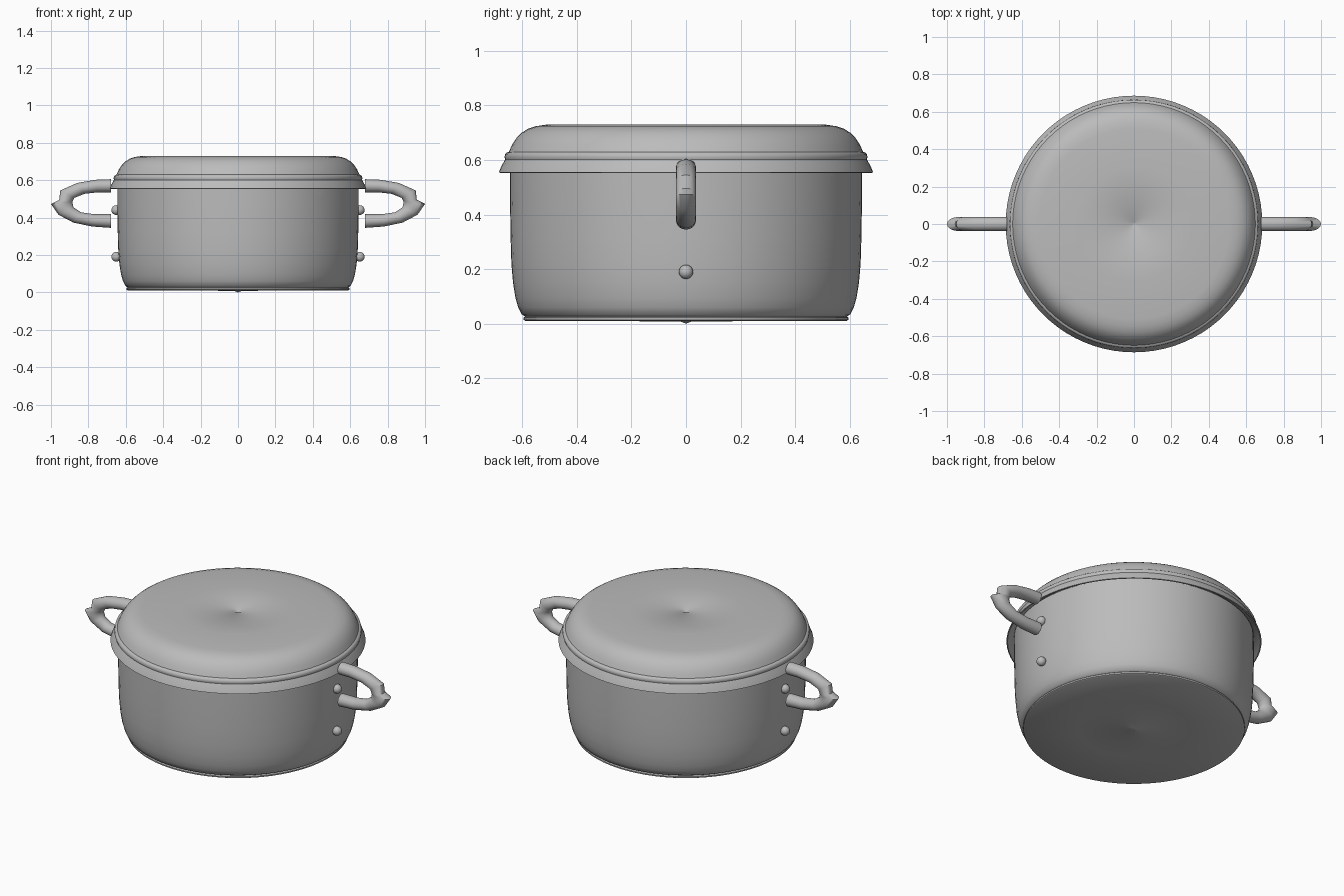
import bpy, bmesh
from math import sin, cos, pi, radians

cube = bpy.data.objects.get("Cube")
if cube:
    bpy.data.objects.remove(cube, do_unlink=True)

metal = bpy.data.materials.new("grey metal")
metal.use_nodes = True
colour = (0.5, 0.5, 0.5, 1)
metal.diffuse_color = colour
metal.node_tree.nodes["Principled BSDF"].inputs["Base Color"].default_value = colour


def finish(name, bm, angle=40):
    """Turn a bmesh into a smooth shaded metal object."""
    bmesh.ops.remove_doubles(bm, verts=bm.verts, dist=0.0001)
    bmesh.ops.recalc_face_normals(bm, faces=bm.faces)
    mesh = bpy.data.meshes.new(name)
    bm.to_mesh(mesh)
    bm.free()
    obj = bpy.data.objects.new(name, mesh)
    bpy.context.collection.objects.link(obj)
    mesh.materials.append(metal)
    bpy.ops.object.select_all(action="DESELECT")
    obj.select_set(True)
    bpy.context.view_layer.objects.active = obj
    bpy.ops.object.shade_smooth_by_angle(angle=radians(angle))
    return obj


def loft(name, rings, cap=False, angle=40):
    """Skin a list of closed rings of points."""
    bm = bmesh.new()
    loops = [[bm.verts.new(p) for p in ring] for ring in rings]
    for a, b in zip(loops, loops[1:]):
        for i in range(len(a)):
            bm.faces.new((a[i - 1], a[i], b[i], b[i - 1]))
    if cap:
        bm.faces.new(loops[0])
        bm.faces.new(loops[-1])
    return finish(name, bm, angle)


def lathe(name, profile, steps=80):
    """Spin a radius and height profile about z."""
    turns = [2 * pi * i / steps for i in range(steps)]
    return loft(name, [[(r * cos(t), r * sin(t), z) for t in turns] for r, z in profile])


# Pot: small centre dimple below, base rim, rounded wall, closed under the lid
lathe("pot_body", [
    (0, 0), (0.02, 0.008), (0.3, 0.01), (0.588, 0.01), (0.595, 0.014),
    (0.596, 0.022), (0.59, 0.027), (0.602, 0.034), (0.615, 0.06),
    (0.625, 0.095), (0.634, 0.15), (0.64, 0.22), (0.643, 0.32),
    (0.645, 0.45), (0.645, 0.575), (0.62, 0.575), (0.61, 0.2),
    (0.57, 0.05), (0, 0.04)])

# Lid: flared skirt, bead, domed shoulder and nearly flat top
lathe("lid", [
    (0.63, 0.59), (0.66, 0.575), (0.68, 0.553), (0.686, 0.555),
    (0.677, 0.577), (0.663, 0.602), (0.665, 0.61), (0.663, 0.622),
    (0.656, 0.628), (0.649, 0.63), (0.638, 0.655), (0.622, 0.68),
    (0.602, 0.7), (0.58, 0.714), (0.55, 0.724), (0.51, 0.73),
    (0.3, 0.73), (0.022, 0.729), (0.012, 0.722), (0, 0.722)])

# Handles: upper and lower arms meeting in a pinched tip.
# Each ring spans an outer and an inner point in the xz plane.
sections = [
    ((0.68, 0.605), (0.68, 0.535)), ((0.76, 0.602), (0.75, 0.535)),
    ((0.86, 0.585), (0.82, 0.527)), ((0.95, 0.545), (0.875, 0.505)),
    ((0.956, 0.495), (0.885, 0.485)), ((1.0, 0.473), (0.885, 0.48)),
    ((0.96, 0.415), (0.88, 0.455)), ((0.88, 0.373), (0.84, 0.428)),
    ((0.78, 0.352), (0.77, 0.418)), ((0.68, 0.345), (0.68, 0.418))]


def handle_ring(outer, inner, side, steps=20):
    (x1, z1), (x2, z2) = outer, inner
    ring = []
    for i in range(steps):
        t = 2 * pi * i / steps
        k = (1 + cos(t)) / 2
        ring.append((side * (x2 + (x1 - x2) * k), 0.037 * sin(t), z2 + (z1 - z2) * k))
    return ring


for side, label in ((1, "left"), (-1, "right")):
    loft(label + "_handle", [handle_ring(o, i, side) for o, i in sections], cap=True, angle=50)
    # Rivets on the wall below each handle
    for z, level in ((0.44, "upper"), (0.19, "lower")):
        bm = bmesh.new()
        bmesh.ops.create_uvsphere(bm, u_segments=20, v_segments=12, radius=0.026)
        bmesh.ops.translate(bm, verts=bm.verts, vec=(side * 0.651, 0, z))
        finish(label + "_" + level + "_rivet", bm)
